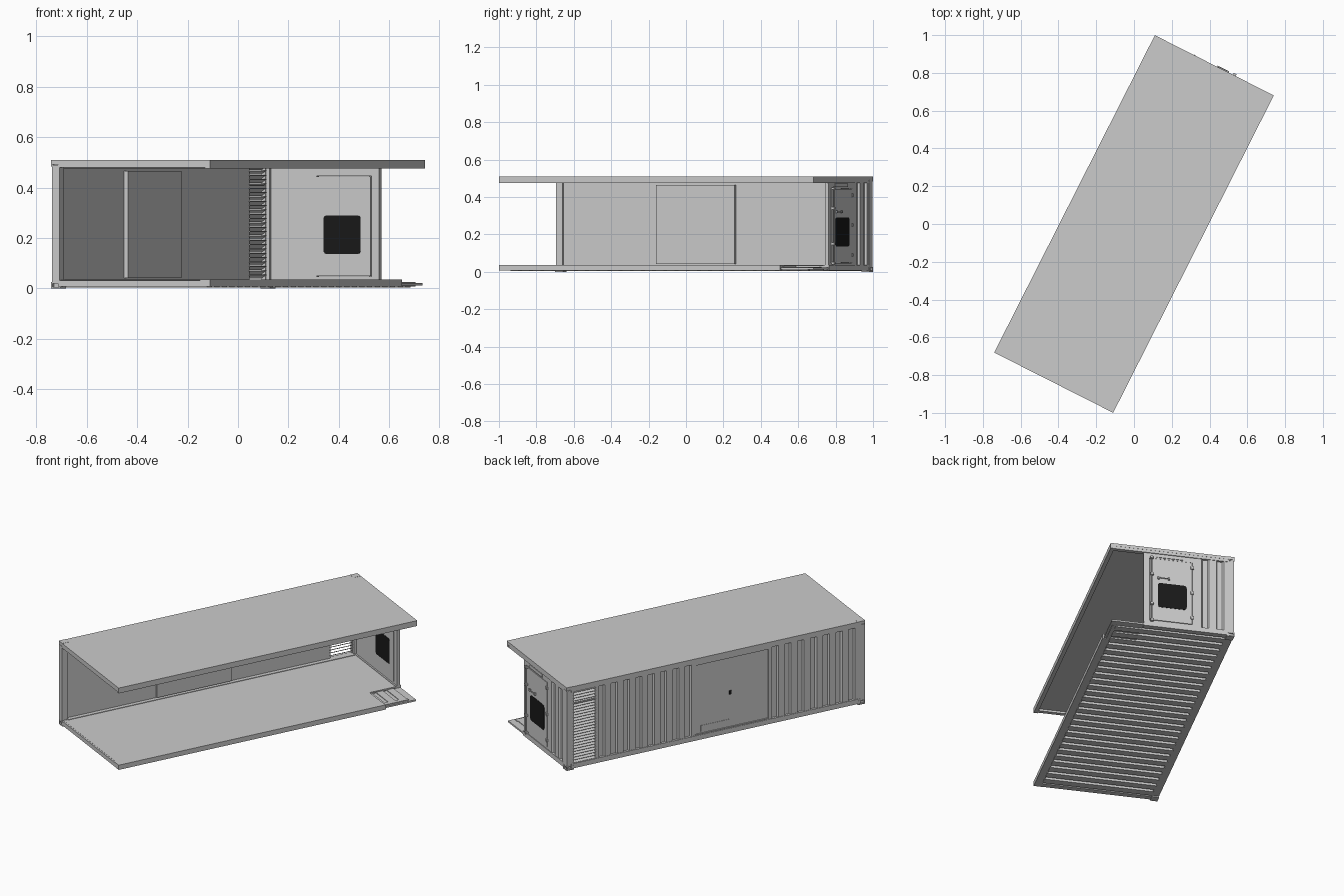
import bpy, bmesh, math

if "Cube" in bpy.data.objects:
    bpy.data.objects.remove(bpy.data.objects["Cube"])

W, L, H = 0.353, 0.9415, 0.51        # half width, half length, height
YAW = math.radians(-26.85)           # whole container is turned on the ground


def finish(name, bm, mat=None):
    bmesh.ops.recalc_face_normals(bm, faces=bm.faces)
    me = bpy.data.meshes.new(name)
    bm.to_mesh(me)
    bm.free()
    ob = bpy.data.objects.new(name, me)
    ob.rotation_euler.z = YAW
    if mat:
        me.materials.append(mat)
    bpy.context.collection.objects.link(ob)
    return ob


def add_box(bm, x0, x1, y0, y1, z0, z1):
    vs = bmesh.ops.create_cube(bm, size=1)["verts"]
    for v in vs:
        v.co = ((x0 + x1) / 2 + v.co.x * (x1 - x0),
                (y0 + y1) / 2 + v.co.y * (y1 - y0),
                (z0 + z1) / 2 + v.co.z * (z1 - z0))
    return vs


def boxes(name, dims, mat=None):
    bm = bmesh.new()
    for d in dims:
        add_box(bm, *d)
    return finish(name, bm, mat)


def prism(name, pts, vec, mat=None):
    bm = bmesh.new()
    f = bm.faces.new([bm.verts.new(p) for p in pts])
    r = bmesh.ops.extrude_face_region(bm, geom=[f], use_keep_orig=True)
    bmesh.ops.translate(bm, vec=vec, verts=[g for g in r["geom"] if isinstance(g, bmesh.types.BMVert)])
    return finish(name, bm, mat)


def tube(bm, p, r, length, axis):
    from mathutils import Matrix, Vector
    rot = Vector((0, 0, 1)).rotation_difference(Vector(axis)).to_matrix().to_4x4()
    bmesh.ops.create_cone(bm, cap_ends=True, segments=10, radius1=r, radius2=r,
                          depth=length, matrix=Matrix.Translation(p) @ rot)


black = bpy.data.materials.new("black")
black.diffuse_color = (0.01, 0.01, 0.01, 1)
black.use_nodes = True
black.node_tree.nodes["Principled BSDF"].inputs["Base Color"].default_value = black.diffuse_color

# Roof sheet with edge rails
boxes("roof_panel", [(-W, W, -L, L, 0.492, 0.509)])
boxes("roof_rails", [(-W + 0.001, -W + 0.024, -L + .03, L - .03, 0.476, 0.5),
                     (W - 0.022, W, -L, L, 0.476, 0.508),
                     (-W + .03, W - .022, -L + .001, -L + 0.024, 0.48, 0.5),
                     (-W + .03, W - .022, L - 0.026, L - .001, 0.476, 0.5)])

# Floor: main deck, cut back at the open back corner, with a thin sill plate
boxes("floor_deck", [(-W + .015, W - .01, -L + .01, 0.743, 0.024, 0.033),
                     (-W + .015, 0.163, 0.743, L - .01, 0.024, 0.033)])
boxes("floor_rails", [(-W + .001, -W + 0.045, -L + .03, L - .03, 0.007, 0.036),
                      (W - 0.045, W, -L, 0.743, 0.007, 0.036),
                      (-W + .03, W - .045, -L + .001, -L + 0.035, 0.007, 0.032),
                      (-W + .03, 0.163, L - 0.035, L - .002, 0.007, 0.036)])
boxes("corner_sill_plate", [(0.163, W - .008, 0.743, L - .004, 0.012, 0.022),
                            (W - .045, W - .02, 0.743, 0.9, 0.007, 0.026)])

# Underfloor cross members
boxes("cross_members", [(-W + .04, W - .04, y - .022, y + .022, 0.004, 0.026)
                        for y in (-0.87 + i * 0.067 for i in range(27))])

# Corner posts on the closed side
boxes("corner_posts", [(-W + .002, -W + .036, -L + .002, -L + .04, 0.02, 0.49),
                       (-W + .002, -W + .036, L - .04, L - .002, 0.02, 0.49)])

# Corner castings with recessed sockets
bm = bmesh.new()
for sy in (-1, 1):
    for z0, z1 in ((0, 0.026), (0.484, H)):
        ya, yb = sorted((sy * L, sy * (L - 0.046)))
        vs = add_box(bm, -W, -W + 0.042, ya, yb, z0, z1)
        fs = {f for v in vs for f in v.link_faces}
        bm.normal_update()
        side = [f for f in fs if f.normal.x < -.9 or f.normal.y * sy > .9]
        bmesh.ops.inset_individual(bm, faces=side, thickness=0.008, depth=0)
        bmesh.ops.inset_individual(bm, faces=side, thickness=0.0005, depth=-0.008)
finish("corner_castings", bm)


# Corrugated outer skin with a flat inner lining
def corrugated(name, a, b, n, depth, outer, inner, along_y):
    p = (b - a) / n
    prof = [(a, outer)]
    for i in range(n):
        s = a + i * p
        prof += [(s + p * .30, outer), (s + p * .38, outer - depth),
                 (s + p * .72, outer - depth), (s + p * .80, outer)]
    prof += [(b, outer), (b, inner), (a, inner)]
    pts = [(-o, s, 0.03) if along_y else (s, o, 0.03) for s, o in prof]
    return prism(name, pts, (0, 0, 0.455))


corrugated("side_wall_front", -L + .038, -0.34, 7, 0.012, 0.349, 0.333, True)
corrugated("side_wall_back", 0.13, 0.752, 8, 0.012, 0.349, 0.333, True)
corrugated("end_wall_ribbed", -W + .034, -0.15, 2, 0.012, L - .004, L - .026, False)

# Flat side panel standing into the room, with outer frame, label plate and lock
boxes("side_panel", [(-.342, -.317, -0.34, 0.13, 0.042, 0.465),
                     (-.349, -.333, -0.34, 0.13, 0.465, 0.485),
                     (-.349, -.333, -0.34, 0.13, 0.03, 0.042),
                     (-.348, -.34, -0.34, -0.334, 0.04, 0.467),
                     (-.348, -.34, 0.124, 0.13, 0.04, 0.467)])
boxes("panel_plate", [(-.344, -.34, -0.09, 0.09, 0.052, 0.088)])
boxes("panel_lock", [(-.347, -.34, -0.101, -0.089, 0.24, 0.263)], black)

# Louvred vent: frame and tilted slats in two sections
y0, y1 = 0.752, L - .036
boxes("vent_frame", [(-.35, -.333, y0, y0 + .008, 0.03, 0.485),
                     (-.35, -.333, y1 - .008, y1, 0.03, 0.485),
                     (-.35, -.333, y0, y1, 0.398, 0.408)])
bm = bmesh.new()
for i in range(26):
    z = 0.04 + i * 0.0172
    vs = add_box(bm, -0.352, -0.330, y0 + .004, y1 - .004, z - .001, z + .001)
    bmesh.ops.translate(bm, verts=[v for v in vs if v.co.x > -.34], vec=(0, 0, 0.014))
finish("vent_slats", bm)

# Flat part of the end wall around the door
dx0, dx1, dz0, dz1 = -0.113, 0.127, 0.05, 0.443
e0, e1 = L - .026, L - .006
boxes("door_frame", [(-0.15, dx0 - .002, e0, e1, 0.03, 0.485),
                     (dx1 + .002, 0.163, e0, e1, 0.03, 0.485),
                     (dx0 - .002, dx1 + .002, e0, e1, dz1 + .002, 0.485),
                     (dx0 - .002, dx1 + .002, e0, e1, 0.03, dz0 - .002)])
boxes("door", [(dx0, dx1, e0 - .003, e1 + .002, dz0, dz1)])
boxes("door_top_vent", [(-0.06, 0.09, e1, e1 + .004, 0.453, 0.472)])

# Rounded black window seen from both sides
pts = []
r = 0.016
for cx, cz, a0 in ((0.083 - r, 0.29 - r, 0), (-0.082 + r, 0.29 - r, 90),
                   (-0.082 + r, 0.136 + r, 180), (0.083 - r, 0.136 + r, 270)):
    for k in range(5):
        a = math.radians(a0 + k * 22.5)
        pts.append((cx + r * math.cos(a), e0 - .005, cz + r * math.sin(a)))
prism("door_window", pts, (0, e1 - e0 + .009, 0), black)

# Door locking rod, brackets and handle
bm = bmesh.new()
tube(bm, (0.118, L + .006, 0.245), 0.0035, 0.42, (0, 0, 1))
for z in (0.045, 0.15, 0.34, 0.445):
    add_box(bm, 0.109, 0.127, L - .006, L + .011, z - .006, z + .006)
finish("door_rod", bm)
bm = bmesh.new()
tube(bm, (0.05, L + .004, 0.32), 0.003, 0.07, (1, 0, 0))
for x in (0.02, 0.08):
    add_box(bm, x - .005, x + .005, L - .006, L + .006, 0.313, 0.327)
finish("door_handle", bm)
boxes("door_hinges", [(dx0 - .008, dx0 + .008, L - .006, L + .002, z - .009, z + .009)
                      for z in (0.09, 0.25, 0.41)])
